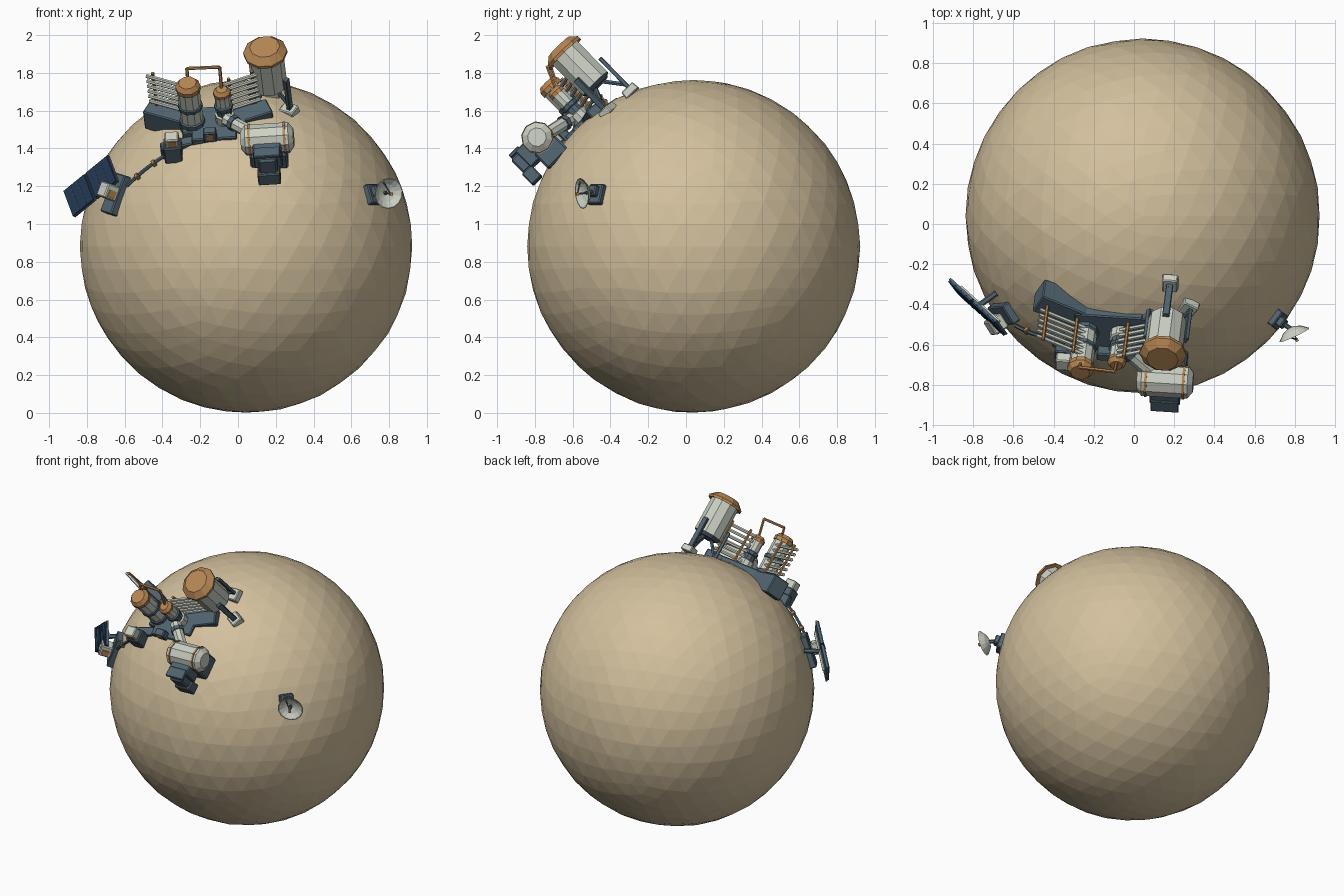
import bpy, bmesh, math, random
from mathutils import Vector, Matrix

random.seed(4)
starter = bpy.data.objects.get("Cube")
if starter:
    bpy.data.objects.remove(starter, do_unlink=True)


def material(name, red, green, blue):
    m = bpy.data.materials.new(name)
    m.use_nodes = True
    m.diffuse_color = (red, green, blue, 1)
    shader = next(n for n in m.node_tree.nodes if n.type == 'BSDF_PRINCIPLED')
    shader.inputs["Base Color"].default_value = (red, green, blue, 1)
    shader.inputs["Roughness"].default_value = 0.8
    return m


SAND = material("sand", 0.65, 0.53, 0.34)
WHITE = material("off white", 0.6, 0.63, 0.55)
SLATE = material("slate blue", 0.085, 0.13, 0.165)
NAVY = material("navy panel", 0.018, 0.045, 0.1)
COPPER = material("copper", 0.47, 0.24, 0.09)

CENTRE = Vector((0.043, 0.04, 0.882))
RADIUS = 0.882


def frame(origin, up, side):
    """Matrix with z along up and x close to side."""
    z = Vector(up).normalized()
    x = Vector(side)
    x = (x - z * x.dot(z)).normalized()
    m = Matrix((x, z.cross(x), z)).transposed().to_4x4()
    m.translation = Vector(origin)
    return m


def on_surface(up, side):
    return frame(CENTRE + Vector(up).normalized() * RADIUS, up, side)


def finish(name, bm, matrix, mats):
    bmesh.ops.recalc_face_normals(bm, faces=bm.faces)
    mesh = bpy.data.meshes.new(name)
    bm.to_mesh(mesh)
    bm.free()
    for m in mats:
        mesh.materials.append(m)
    ob = bpy.data.objects.new(name, mesh)
    ob.matrix_world = matrix
    bpy.context.collection.objects.link(ob)
    return ob


def box(name, base, loc, size, mat, turn=0, bevel=0.006, taper=1):
    bm = bmesh.new()
    bmesh.ops.create_cube(bm, size=1)
    for v in bm.verts:
        if v.co.z > 0:
            v.co.xy *= taper
        v.co *= Vector(size)
    m = base @ Matrix.Translation(loc) @ Matrix.Rotation(math.radians(turn), 4, 'Z')
    ob = finish(name, bm, m, [mat])
    if bevel:
        mod = ob.modifiers.new("chamfer", 'BEVEL')
        mod.width, mod.segments = bevel, 1
    return ob


def lathe(name, base, profile, bands, sides=10):
    """Spin (radius, height) pairs around z; bands colours each segment."""
    bm = bmesh.new()
    mats = list(dict.fromkeys(bands))
    rings = [[bm.verts.new((r * math.cos(math.tau * i / sides), r * math.sin(math.tau * i / sides), h))
              for i in range(sides)] for r, h in profile]
    for low, high, mat in zip(rings, rings[1:], bands):
        for i in range(sides):
            j = (i + 1) % sides
            bm.faces.new((low[i], low[j], high[j], high[i])).material_index = mats.index(mat)
    bm.faces.new(rings[0]).material_index = mats.index(bands[0])
    bm.faces.new(rings[-1]).material_index = mats.index(bands[-1])
    return finish(name, bm, base, mats)


def rod(name, base, start, end, radius, mat, sides=6):
    start, end = Vector(start), Vector(end)
    d = end - start
    m = base @ Matrix.Translation(start) @ d.to_track_quat('Z', 'Y').to_matrix().to_4x4()
    return lathe(name, m, [(radius, 0), (radius, d.length)], [mat], sides)


def shift(base, x, y, z=0):
    return base @ Matrix.Translation((x, y, z))


# Planetoid
bm = bmesh.new()
bmesh.ops.create_icosphere(bm, subdivisions=4, radius=RADIUS)
for v in bm.verts:
    v.co *= 1 + random.uniform(-0.003, 0.001)
finish("planetoid", bm, Matrix.Translation(CENTRE), [SAND])

camp = on_surface((-0.09, -0.7, 0.71), (1, 0, 0))

# Main platform with two angled wings
box("platform", camp, (-0.09, 0.07, -0.04), (0.34, 0.19, 0.1), SLATE)
box("platform_front", camp, (-0.09, -0.04, -0.03), (0.24, 0.08, 0.08), SLATE)
box("left_wing", camp, (-0.31, 0.15, -0.06), (0.3, 0.12, 0.13), SLATE, -26)
box("right_wing", camp, (0.1, 0.11, -0.04), (0.22, 0.11, 0.1), SLATE, 20)
box("front_skirt", camp, (-0.23, -0.05, -0.06), (0.3, 0.06, 0.08), SLATE, 12)
box("hatch_frame", camp, (-0.11, -0.07, 0.03), (0.07, 0.05, 0.07), SLATE)
box("hatch_window", camp, (-0.11, -0.096, 0.035), (0.035, 0.008, 0.035), COPPER, 0, 0)


# Radiators of stacked rods
def radiator(side, inner, outer):
    inner, outer = Vector(inner), Vector(outer)
    for k in range(6):
        lift = Vector((0, 0, 0.035 + 0.037 * k))
        rod(side + "_radiator_rod", camp, inner + lift, outer + lift, 0.011, WHITE)
    for t in (0.2, 0.85):
        foot = inner.lerp(outer, t) + Vector((0, 0.012, 0))
        rod(side + "_radiator_post", camp, foot, foot + Vector((0, 0, 0.245)), 0.009, COPPER)


radiator("left", (-0.2, 0.1, 0), (-0.43, 0.21, 0))
radiator("right", (-0.03, 0.1, 0), (0.16, 0.17, 0))

# Silos and the pipe joining them
lathe("large_silo", shift(camp, -0.205, 0.053),
      [(0.068, -0.04), (0.068, 0.035), (0.06, 0.04), (0.06, 0.12), (0.066, 0.125), (0.066, 0.145),
       (0.06, 0.15), (0.06, 0.255), (0.067, 0.255), (0.067, 0.28), (0.048, 0.305)],
      [SLATE, SLATE, WHITE, SLATE, SLATE, SLATE, WHITE, COPPER, COPPER, COPPER])
lathe("small_silo", shift(camp, -0.03, 0.055),
      [(0.052, -0.03), (0.052, 0.06), (0.042, 0.065), (0.042, 0.1), (0.05, 0.105), (0.05, 0.125),
       (0.042, 0.13), (0.042, 0.2), (0.047, 0.2), (0.047, 0.22), (0.03, 0.24)],
      [WHITE, WHITE, SLATE, SLATE, SLATE, SLATE, WHITE, COPPER, COPPER, COPPER])
pipe = [(-0.205, 0.09, 0.27), (-0.205, 0.125, 0.34), (-0.03, 0.115, 0.345), (-0.03, 0.065, 0.23)]
for p, q in zip(pipe, pipe[1:]):
    rod("silo_pipe", camp, p, q, 0.009, COPPER)

# Tall tank on three legs
tank = shift(camp, 0.21, 0.234)
lathe("tank", tank,
      [(0.07, 0.06), (0.095, 0.08), (0.095, 0.31), (0.117, 0.305), (0.117, 0.322), (0.08, 0.357)],
      [SLATE, WHITE, COPPER, COPPER, COPPER])
for angle in (90, -30, 210):
    leg = tank @ Matrix.Rotation(math.radians(angle), 4, 'Z')
    box("tank_leg", leg, (0.112, 0, 0.05), (0.022, 0.035, 0.22), SLATE, 0, 0.003)
    rod("tank_brace", leg, (0.115, 0, -0.04), (0.03, 0, 0.07), 0.012, SLATE)
    box("tank_foot", leg, (0.105, 0, -0.075), (0.09, 0.08, 0.045), WHITE, 0, 0.005, 0.9)

# Small airlock beside the platform
box("airlock_base", camp, (-0.31, -0.12, -0.02), (0.095, 0.09, 0.11), SLATE)
box("airlock", camp, (-0.31, -0.12, 0.06), (0.075, 0.07, 0.06), WHITE)
box("airlock_window", camp, (-0.31, -0.156, 0.06), (0.045, 0.008, 0.04), COPPER, 0, 0)

# Living module: drum lying on a cradle, with tunnel and porch
drum = shift(camp, 0.2, -0.185, 0.085) @ Matrix.Rotation(math.radians(90), 4, 'Y')
half = [(0.05, 0.14), (0.082, 0.115), (0.082, 0.1), (0.087, 0.1), (0.087, 0.088), (0.082, 0.088)]
lathe("module_drum", drum, [(r, -h) for r, h in half] + half[::-1],
      [WHITE, WHITE, COPPER, COPPER, COPPER, WHITE, COPPER, COPPER, COPPER, WHITE, WHITE])
box("module_cradle", camp, (0.2, -0.185, -0.02), (0.2, 0.15, 0.11), SLATE, 0, 0.01)
rod("tunnel", camp, (-0.02, 0.01, 0.06), (0.14, -0.15, 0.08), 0.036, WHITE, 8)
rod("tunnel_collar", camp, (0.01, -0.02, 0.064), (0.03, -0.04, 0.066), 0.043, SLATE, 8)
box("porch", camp, (0.2, -0.28, 0.06), (0.15, 0.08, 0.12), SLATE)
box("porch_door", camp, (0.2, -0.34, 0.055), (0.1, 0.06, 0.1), SLATE, 0, 0.01)
box("porch_roof", camp, (0.2, -0.325, 0.12), (0.14, 0.07, 0.02), SLATE, 0, 0.004)
box("porch_step", camp, (0.2, -0.345, -0.03), (0.12, 0.07, 0.08), SLATE)

# Solar station
station = on_surface((-0.78, -0.55, 0.31), (0.3, 0, 1))
box("station_base", station, (0, 0, 0.0), (0.22, 0.11, 0.06), SLATE)
box("station_cabin", station, (0, -0.02, 0.07), (0.08, 0.08, 0.08), WHITE)
box("station_hatch", station, (-0.01, -0.062, 0.07), (0.04, 0.008, 0.045), COPPER, 0, 0)
array = frame((-0.775, -0.41, 1.2), (-0.7, -0.7, 0.08), (0.11, -0.1, 0.09))
for side in (-1, 1):
    box("solar_panel", array, (side * 0.094, 0, 0.01), (0.17, 0.155, 0.012), NAVY, 0, 0)
    box("panel_frame", array, (side * 0.094, 0, 0), (0.178, 0.163, 0.012), SLATE, 0, 0)
    for split in (-1, 1):
        box("panel_seam", array, (side * 0.094 + split * 0.028, 0, 0.0165), (0.004, 0.155, 0.002), SLATE, 0, 0)
rod("array_spar", array, (-0.15, 0, -0.012), (0.15, 0, -0.012), 0.011, WHITE)
rod("array_mast", array, (0, 0, -0.01), (0.02, 0, -0.11), 0.015, SLATE)

# Cable following the ground from station to airlock
first, last = Vector((-0.62, -0.537, 0.315)).normalized(), Vector((-0.39, -0.62, 0.5)).normalized()
steps = 8
path = [CENTRE + first.slerp(last, i / steps) * (RADIUS + 0.012) for i in range(steps + 1)]
for i in range(steps):
    rod("cable", Matrix.Identity(4), path[i], path[i + 1], 0.01, SLATE)
    if i % 3 == 2:
        box("cable_clip", on_surface(path[i] - CENTRE, last - first), (0, 0, 0.01), (0.02, 0.03, 0.03), COPPER, 0, 0.003)

# Dish antenna
mount = on_surface((0.73, -0.56, 0.31), (0, 0, 1))
box("dish_base", mount, (-0.01, 0, 0.0), (0.11, 0.09, 0.05), SLATE)
box("dish_housing", mount, (0, 0, 0.035), (0.06, 0.05, 0.04), SLATE)
dish = frame((0.785, -0.525, 1.165), (0.4, -0.85, -0.1), (0, 0, 1))
lathe("dish", dish, [(0.015, -0.012), (0.05, 0.002), (0.083, 0.03), (0.078, 0.03), (0.048, 0.008), (0.012, -0.004)],
      [WHITE] * 5, 14)
rod("dish_arm", mount, (0, 0, 0.03), mount.inverted() @ dish.translation, 0.012, SLATE)
rod("dish_feed", dish, (0, 0, -0.004), (0, 0, 0.055), 0.005, SLATE)
rod("dish_strut", dish, (0.06, 0.03, 0.02), (0, 0, 0.055), 0.004, SLATE)
box("feed_tip", dish, (0, 0, 0.058), (0.016, 0.016, 0.014), COPPER, 0, 0)
